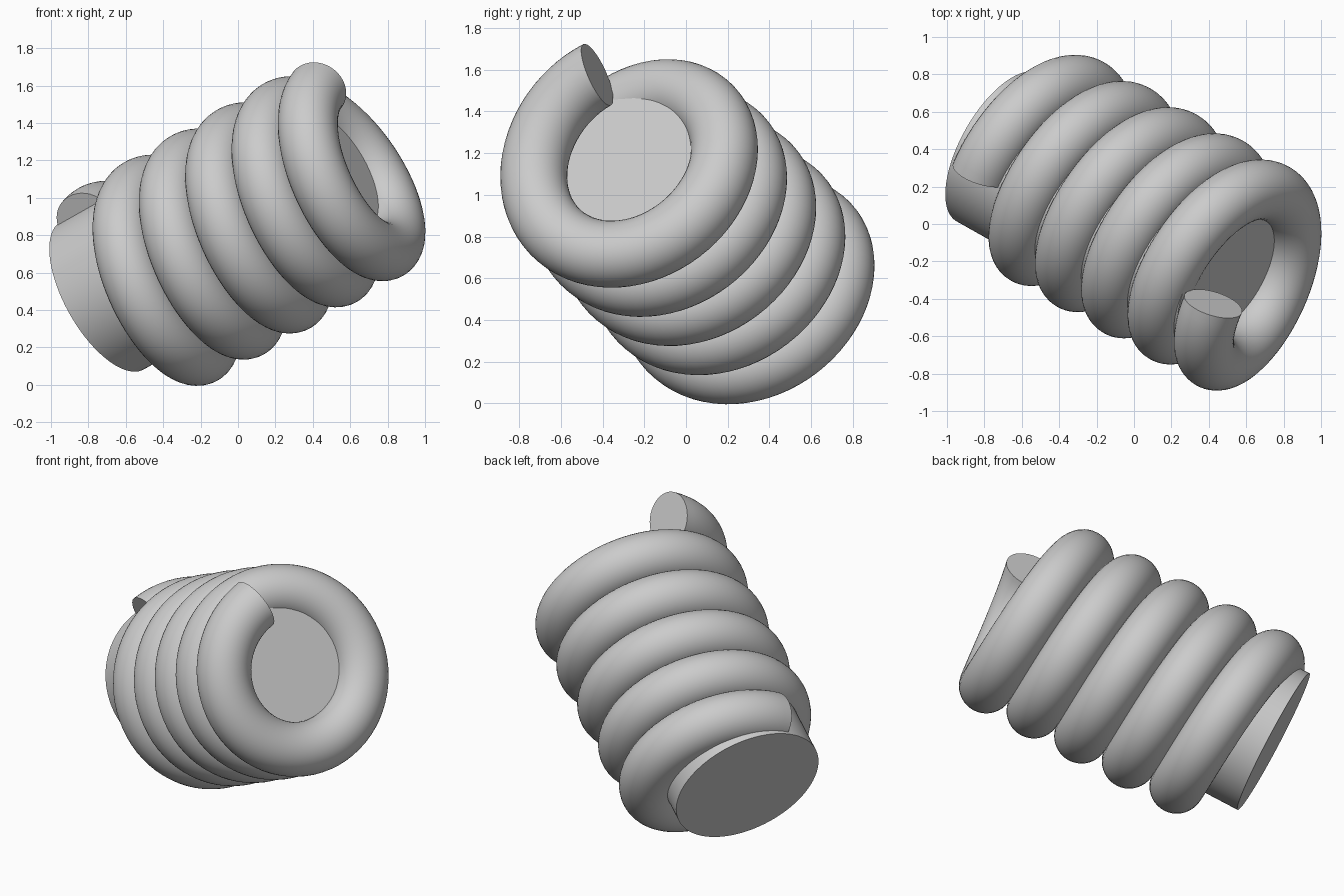
import bpy, bmesh
from math import pi, radians
from mathutils import Matrix, Vector

cube = bpy.data.objects.get("Cube")
if cube:
    bpy.data.objects.remove(cube, do_unlink=True)

grey = bpy.data.materials.new("plain_grey")
grey.use_nodes = True
grey.diffuse_color = (0.6, 0.6, 0.6, 1)
grey.node_tree.nodes["Principled BSDF"].inputs["Base Color"].default_value = grey.diffuse_color

# Tilted frame shared by both parts: local z is the coil axis
axis = Vector((0.781, -0.441, 0.441)).normalized()
across = Vector((0, 1, 1)).normalized()
side = across.cross(axis)
frame = Matrix.Translation((0.545, -0.258, 1.117)) @ \
    Matrix((side, across, axis)).transposed().to_4x4()

PITCH, TURNS, STEPS = 0.317, 5, 72
COIL_R, TUBE_R = 0.47, 0.161
START_ANGLE, START_Z = radians(-206), -1.403


def add_object(name, bm):
    bmesh.ops.recalc_face_normals(bm, faces=bm.faces)
    mesh = bpy.data.meshes.new(name)
    bm.to_mesh(mesh)
    bm.free()
    mesh.materials.append(grey)
    obj = bpy.data.objects.new(name, mesh)
    bpy.context.collection.objects.link(obj)
    obj.matrix_world = frame
    bpy.ops.object.select_all(action='DESELECT')
    obj.select_set(True)
    bpy.context.view_layer.objects.active = obj
    bpy.ops.object.shade_smooth_by_angle(angle=radians(35))


# Coil: a round profile swept along a left-handed helix, capped at both ends
bm = bmesh.new()
place = Matrix.Translation((0, 0, START_Z)) @ Matrix.Rotation(START_ANGLE, 4, 'Z') @ \
    Matrix.Translation((COIL_R, 0, 0)) @ Matrix.Rotation(pi / 2, 4, 'X')
profile = bmesh.ops.create_circle(bm, segments=40, radius=TUBE_R, matrix=place)["verts"]
ring = list({e for v in profile for e in v.link_edges})
bmesh.ops.spin(bm, geom=profile + ring, cent=(0, 0, 0), axis=(0, 0, 1),
               angle=-2 * pi * TURNS, steps=STEPS * TURNS,
               dvec=(0, 0, PITCH / STEPS), use_duplicate=False)
open_edges = [e for e in bm.edges if e.is_boundary]
bmesh.ops.holes_fill(bm, edges=open_edges, sides=0)
add_object("coil", bm)

# Core: a solid cylinder slightly off the coil axis
bm = bmesh.new()
bottom, top = -1.57, 0.015
bmesh.ops.create_cone(bm, cap_ends=True, segments=96, radius1=0.453, radius2=0.453,
                      depth=top - bottom,
                      matrix=Matrix.Translation((-0.071, 0.019, (top + bottom) / 2)))
add_object("core", bm)
